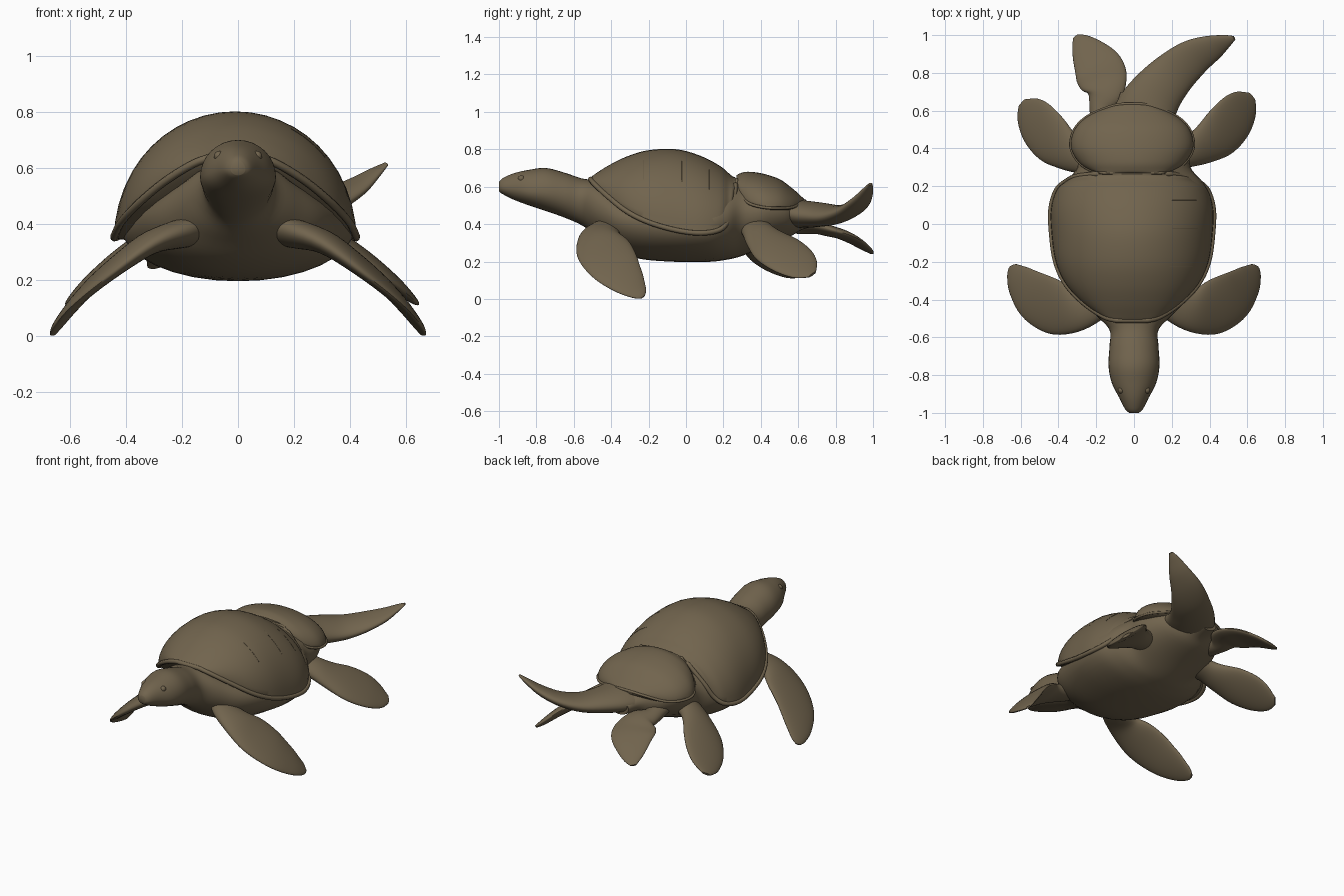
import bpy
import math
from mathutils import Vector

cube = bpy.data.objects.get("Cube")
if cube:
    bpy.data.objects.remove(cube, do_unlink=True)

# Single olive brown for the whole animal
olive = bpy.data.materials.new("olive_brown")
olive.use_nodes = True
olive.diffuse_color = (0.165, 0.127, 0.075, 1)
shader = olive.node_tree.nodes["Principled BSDF"]
shader.inputs["Base Color"].default_value = olive.diffuse_color
shader.inputs["Roughness"].default_value = 0.8


def finish(obj, angle=50):
    """Give an object its material and smooth shading."""
    if not obj.data.materials:
        obj.data.materials.append(olive)
    bpy.ops.object.select_all(action="DESELECT")
    obj.select_set(True)
    bpy.context.view_layer.objects.active = obj
    bpy.ops.object.shade_smooth_by_angle(angle=math.radians(angle))


def resample(rows, steps=5):
    """Catmull-Rom interpolation of rows of station values."""
    result = []
    last = len(rows) - 1
    for i in range(last):
        a, b = rows[max(i - 1, 0)], rows[i]
        c, d = rows[i + 1], rows[min(i + 2, last)]
        for k in range(steps):
            t = k / steps
            result.append([
                q + t * (r - p + t * (2 * p - 5 * q + 4 * r - s + t * (3 * (q - r) + s - p))) / 2
                for p, q, r, s in zip(a, b, c, d)])
    result.append(list(rows[-1]))
    return result


def section_point(centre, across, normal, width, up, down, angle):
    rise = math.sin(angle)
    height = up if rise > 0 else down
    return centre + across * (width * math.cos(angle)) + normal * (height * rise)


def loft(name, rows, normal=None, sides=32):
    """Skin oval sections (x, y, z, half width, up, down); a normal makes them follow the path."""
    rows = resample(rows)
    centres = [Vector(r[:3]) for r in rows]
    verts, faces = [], []
    for i, row in enumerate(rows):
        across, height = Vector((1, 0, 0)), Vector((0, 0, 1))
        if normal:
            ahead = centres[min(i + 1, len(rows) - 1)]
            tangent = (ahead - centres[max(i - 1, 0)]).normalized()
            across = tangent.cross(Vector(normal)).normalized()
            height = across.cross(tangent)
        for k in range(sides):
            angle = math.tau * k / sides
            verts.append(section_point(centres[i], across, height, *row[3:], angle))
    for i in range(len(rows) - 1):
        for k in range(sides):
            a, b = i * sides + k, i * sides + (k + 1) % sides
            faces.append((a, b, b + sides, a + sides))
    faces.append(tuple(reversed(range(sides))))
    faces.append(tuple(range(len(verts) - sides, len(verts))))
    mesh = bpy.data.meshes.new(name)
    mesh.from_pydata(verts, [], faces)
    obj = bpy.data.objects.new(name, mesh)
    bpy.context.collection.objects.link(obj)
    finish(obj)
    bpy.ops.object.mode_set(mode="EDIT")
    bpy.ops.mesh.select_all(action="SELECT")
    bpy.ops.mesh.normals_make_consistent(inside=False)
    bpy.ops.object.mode_set(mode="OBJECT")


def tube(name, points, radius, closed=False):
    curve = bpy.data.curves.new(name, "CURVE")
    curve.dimensions = "3D"
    curve.bevel_depth = radius
    curve.bevel_resolution = 2
    spline = curve.splines.new("POLY")
    spline.points.add(len(points) - 1)
    for target, p in zip(spline.points, points):
        target.co = (*p, 1)
    spline.use_cyclic_u = closed
    obj = bpy.data.objects.new(name, curve)
    bpy.context.collection.objects.link(obj)
    bpy.ops.object.select_all(action="DESELECT")
    obj.select_set(True)
    bpy.context.view_layer.objects.active = obj
    bpy.ops.object.convert(target="MESH")
    finish(bpy.context.object)


def plate(name, profile, radius):
    """Domed shell plate with a raised rim; profile rows are (y, half width, rim z, rise)."""
    rows = [(-0.01, y, z, w, up, 0.02) for y, w, z, up in profile]
    loft(name, rows, sides=48)
    fine = resample(rows)
    left = [(r[0] + r[3], r[1], r[2]) for r in fine]
    right = [(r[0] - r[3], r[1], r[2]) for r in reversed(fine)]
    tube(name + "_rim", left + right, radius, closed=True)
    return fine


def blade(name, rows, normal, flip=1, reach=1, shift=0):
    """Flat limb; rows are (x, y, z, half width, half thickness)."""
    path = [(x * flip * reach, y + shift, z, w, t, t) for x, y, z, w, t in rows]
    loft(name, path, (normal[0] * flip, normal[1], normal[2]))


# Body with neck and head; rows are (y, half width, z, up, down)
body = [
    (-1.0, .025, .595, .03, .02), (-.98, .047, .595, .05, .035),
    (-.92, .078, .59, .082, .06), (-.84, .118, .575, .115, .075),
    (-.75, .135, .57, .13, .1), (-.65, .13, .555, .12, .12),
    (-.56, .13, .53, .115, .135), (-.48, .205, .475, .155, .135),
    (-.38, .295, .43, .15, .165), (-.25, .355, .41, .15, .195),
    (-.05, .41, .39, .2, .192), (.12, .41, .39, .2, .192),
    (.22, .365, .415, .2, .205), (.3, .3, .45, .18, .22),
    (.42, .29, .46, .14, .18), (.55, .22, .46, .09, .13),
    (.62, .11, .45, .06, .08), (.7, .07, .44, .04, .05)]
loft("body", [(0, y, z, w, up, down) for y, w, z, up, down in body])

# Main shell
main_shell = plate("main_shell", [
    (-.51, .08, .64, .01), (-.49, .15, .615, .05), (-.42, .255, .55, .16),
    (-.32, .35, .47, .29), (-.2, .405, .41, .385), (-.05, .427, .367, .433),
    (.08, .43, .352, .412), (.18, .4, .37, .342), (.225, .35, .42, .255),
    (.25, .3, .5, .155), (.265, .19, .61, .04)], 0.014)

# Rear shell over the hips
plate("rear_shell", [
    (.27, .15, .64, .02), (.285, .22, .57, .1), (.33, .285, .515, .165),
    (.41, .325, .49, .18), (.5, .305, .485, .155), (.57, .235, .49, .1),
    (.62, .12, .515, .03), (.635, .05, .525, .005)], 0.008)

# Faint seams between the shell scutes
for n in (19, 26, 32):
    arc = [section_point(Vector(main_shell[n][:3]), Vector((1, 0, 0)), Vector((0, 0, 1)),
                         *main_shell[n][3:], math.radians(a)) for a in range(36, 61, 3)]
    tube(f"shell_seam_{n}", arc, 0.001)

# Flippers, mirrored left and right
front_flipper = [
    (.1, -.32, .39, .06, .05), (.19, -.415, .37, .085, .052),
    (.31, -.46, .335, .112, .042), (.42, -.44, .263, .148, .033),
    (.53, -.385, .173, .14, .026), (.605, -.31, .088, .1, .02),
    (.645, -.25, .03, .05, .012), (.655, -.23, .01, .015, .006)]
rear_flipper = [
    (.18, .36, .39, .08, .06), (.29, .385, .36, .085, .05),
    (.37, .42, .32, .105, .042), (.46, .485, .265, .135, .034),
    (.54, .57, .205, .13, .026), (.595, .635, .155, .09, .018),
    (.625, .675, .13, .03, .008)]
for side, flip, reach, shift in (("left", 1, 1, 0), ("right", -1, .95, -.035)):
    blade(side + "_front_flipper", front_flipper, (.6, -.1, .8), flip)
    blade(side + "_rear_flipper", rear_flipper, (.62, -.02, .77), flip, reach, shift)

# Tail sweeping up to the left, and the lower fin on the right
blade("tail", [
    (.03, .48, .46, .17, .08), (.065, .6, .455, .16, .075),
    (.125, .7, .45, .14, .066), (.215, .8, .45, .12, .05),
    (.315, .882, .48, .1, .037), (.415, .935, .53, .07, .027),
    (.49, .97, .585, .035, .015), (.53, .985, .615, .012, .006)], (-.2, -.35, 1))
blade("tail_fin", [
    (-.15, .48, .41, .08, .05), (-.175, .6, .39, .06, .042),
    (-.155, .69, .385, .1, .036), (-.165, .76, .365, .13, .03),
    (-.19, .83, .345, .13, .026), (-.235, .9, .31, .1, .02),
    (-.28, .96, .27, .058, .014), (-.31, .992, .245, .018, .006)], (-.1, .35, 1))

# Eyes
for side, flip in (("left", 1), ("right", -1)):
    bpy.ops.mesh.primitive_uv_sphere_add(segments=16, ring_count=10, radius=0.018,
                                         location=(flip * .068, -.88, .643))
    eye = bpy.context.object
    eye.name = side + "_eye"
    finish(eye)
